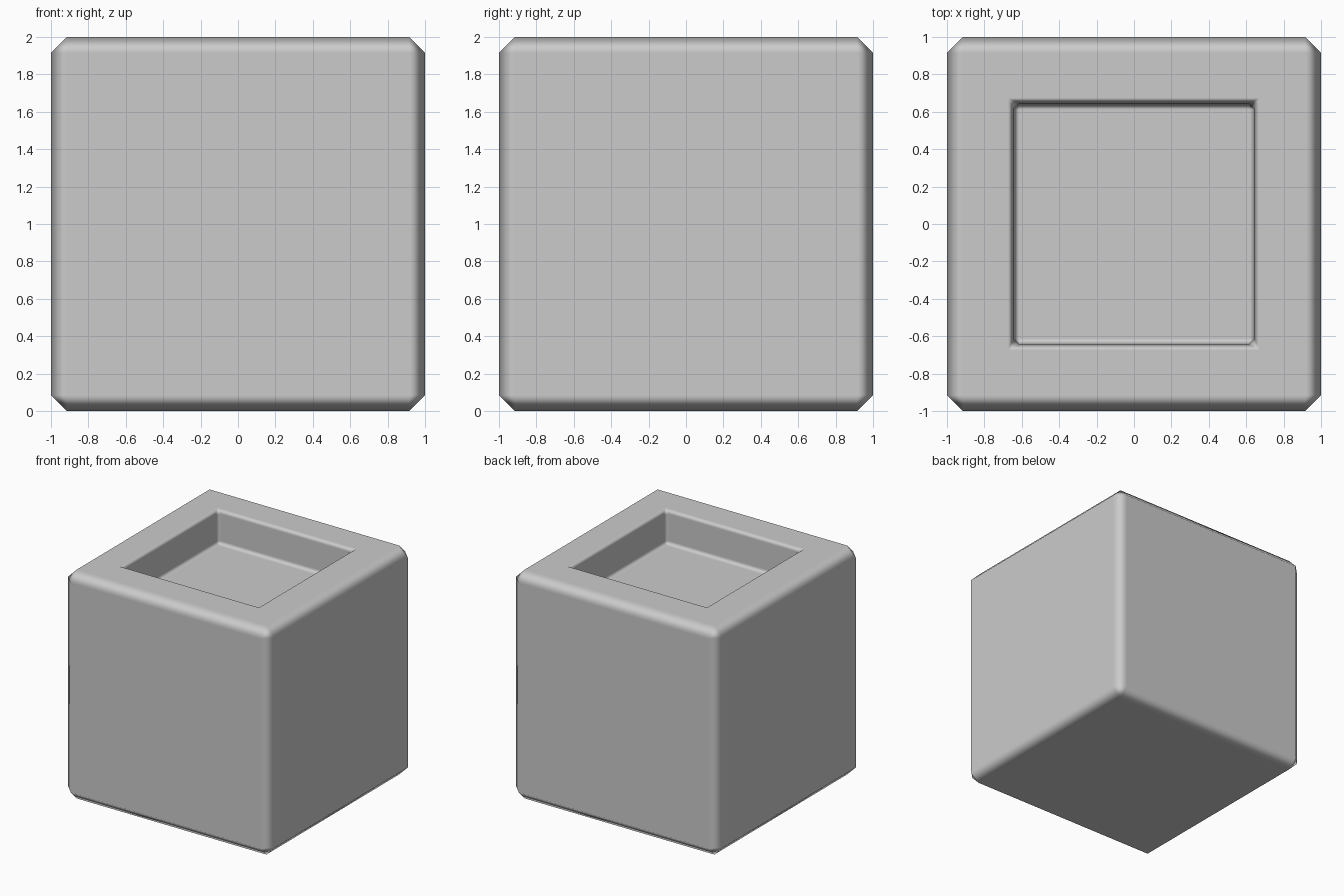
import bpy, bmesh

if "Cube" in bpy.data.objects:
    bpy.data.objects.remove(bpy.data.objects["Cube"])

bm = bmesh.new()
SIGNS = [(1, 1), (-1, 1), (-1, -1), (1, -1)]


def square(r, z):
    """Four corners, counter-clockwise; each corner is a one-vertex group."""
    return [[bm.verts.new((sx * r, sy * r, z))] for sx, sy in SIGNS]


def chamfered(r, cut, z):
    """Square with cut corners; each corner is a two-vertex group."""
    ring = []
    for sx, sy in SIGNS:
        pair = [(sx * r, sy * (r - cut), z), (sx * (r - cut), sy * r, z)]
        if sx * sy < 0:
            pair.reverse()
        ring.append([bm.verts.new(p) for p in pair])
    return ring


def bridge(a, b):
    """Join two rings: one quad per side, a corner face where a ring is cut."""
    for i in range(4):
        j = (i + 1) % 4
        bm.faces.new((a[i][-1], a[j][0], b[j][0], b[i][-1]))
        corner = a[i] + b[i][::-1]
        if len(corner) > 2:
            bm.faces.new(corner)


# Rings from the underside, up the outer walls, then down into the recess
rings = [
    square(0.915, 0.0),
    chamfered(1.0, 0.085, 0.085),
    chamfered(1.0, 0.085, 1.915),
    square(0.915, 2.0),
    square(0.675, 2.0),
    chamfered(0.645, 0.032, 1.968),
    chamfered(0.645, 0.032, 1.735),
    square(0.612, 1.702),
]
for lower, upper in zip(rings, rings[1:]):
    bridge(lower, upper)

# Underside and recess floor
bm.faces.new([c[0] for c in reversed(rings[0])])
bm.faces.new([c[0] for c in rings[-1]])
bmesh.ops.recalc_face_normals(bm, faces=bm.faces)

mesh = bpy.data.meshes.new("recessed_block")
bm.to_mesh(mesh)
bm.free()
block = bpy.data.objects.new("recessed_block", mesh)
bpy.context.collection.objects.link(block)

# Flat main faces with softly shaded chamfers
for p in mesh.polygons:
    p.use_smooth = True
weighted = block.modifiers.new("weighted_normals", 'WEIGHTED_NORMAL')
weighted.weight = 100
